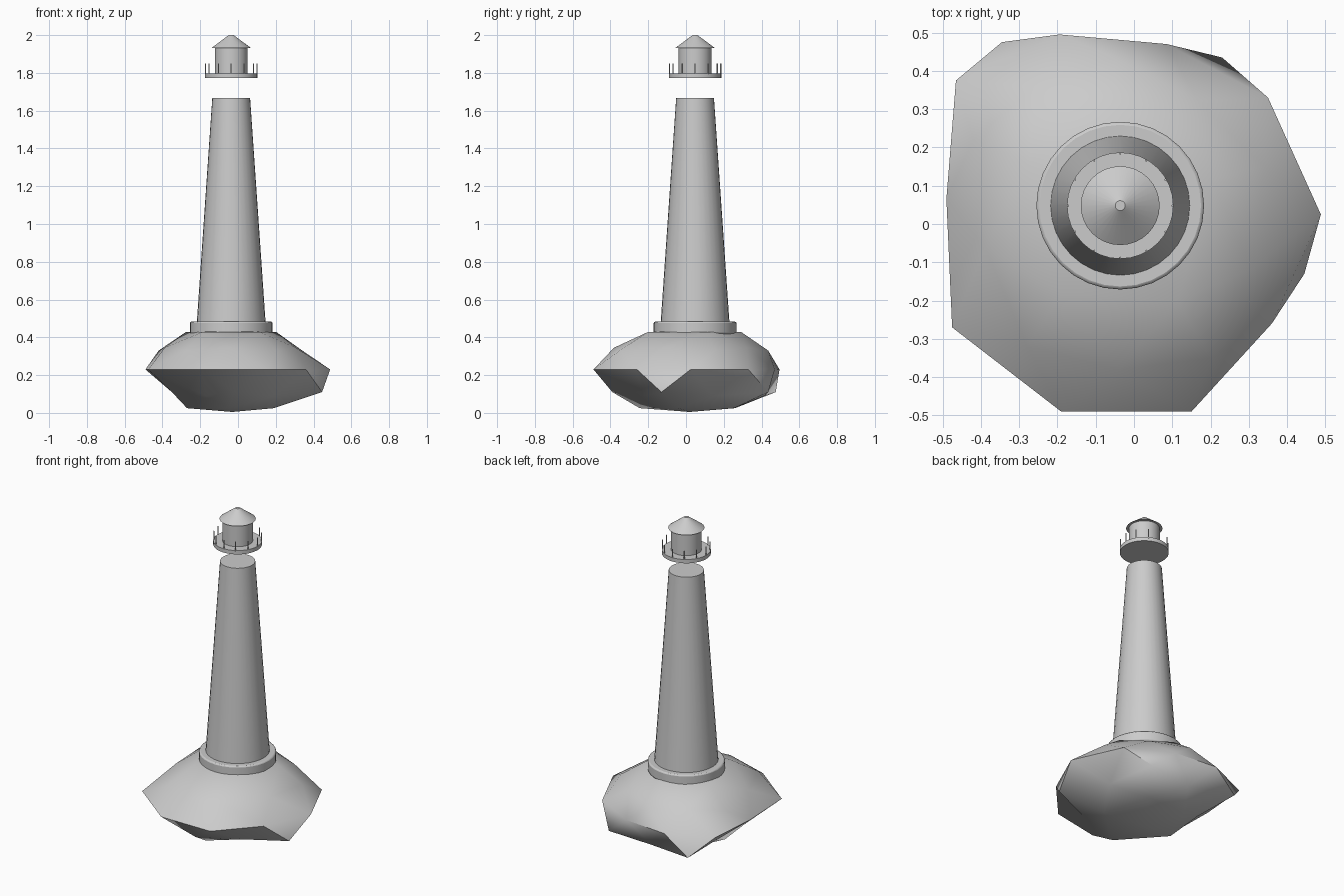
import bpy, bmesh
from math import atan2, cos, sin, tau, radians
from mathutils import Vector

default = bpy.data.objects.get("Cube")
if default:
    bpy.data.objects.remove(default, do_unlink=True)

AXIS = Vector((-0.036, 0.048, 0))   # the tower's vertical centre line
SIDES = 32

stone = bpy.data.materials.new("plain_grey")
stone.use_nodes = True
GREY = (0.6, 0.6, 0.6, 1)
stone.diffuse_color = GREY
stone.node_tree.nodes["Principled BSDF"].inputs["Base Color"].default_value = GREY


def finish(obj, name, angle=35):
    """Name, colour and smooth one part."""
    obj.name = obj.data.name = name
    obj.data.materials.clear()
    obj.data.materials.append(stone)
    bpy.ops.object.select_all(action="DESELECT")
    obj.select_set(True)
    bpy.context.view_layer.objects.active = obj
    bpy.ops.object.shade_smooth_by_angle(angle=radians(angle))
    return obj


def round_part(name, low, high, r_low, r_high, offset=Vector(), sides=SIDES):
    """Capped cylinder or cone between two heights."""
    middle = AXIS + offset + Vector((0, 0, (low + high) / 2))
    bpy.ops.mesh.primitive_cone_add(vertices=sides, radius1=r_low, radius2=r_high,
                                    depth=high - low, location=middle)
    return finish(bpy.context.object, name)


# Rock: an icosphere whose rows are moved to an irregular outline
RIM = [(.488, .025), (.35, .33), (.085, .47), (-.195, .495), (-.465, .375),
       (-.49, .065), (-.475, -.27), (-.19, -.49), (.15, -.49), (.36, -.26)]
UPPER = [(.34, .15), (-.05, .435), (-.42, .22), (-.28, -.32), (.2, -.35)]
LOWER = [(.445, -.13), (.23, .435), (-.345, .475), (-.35, -.08), (-.02, -.39)]
BASE = [(.19, -.04), (.1, .255), (-.15, .26), (-.27, 0), (-.05, -.245)]


def scaled(points, factor):
    centre = Vector((-.03, .05))
    return [centre + (Vector(p) - centre) * factor for p in points]


def between(points, shift, factor):
    """Points halfway along a ring, moved outwards or inwards."""
    count = len(points)
    pairs = [(points[(i + shift - 1) % count], points[(i + shift) % count])
             for i in range(count)]
    return scaled([(Vector(a) + Vector(b)) / 2 for a, b in pairs], factor)


def turn(vert):
    return (atan2(vert.co.y, vert.co.x) + radians(40)) % tau


def build_rock():
    rows = [(0.005, [(-.03, .02)]),
            (0.025, BASE),
            (0.09, between(LOWER, 1, 0.9)),
            (0.11, LOWER),
            (0.23, RIM),
            (0.33, UPPER),
            (0.345, between(UPPER, 0, 1.12)),
            (0.428, scaled(UPPER, 0.63)),
            (0.44, [(-.03, .05)])]
    bm = bmesh.new()
    bmesh.ops.create_icosphere(bm, subdivisions=2, radius=1)
    left = sorted(bm.verts, key=lambda v: v.co.z)
    for height, points in rows:
        row, left = left[:len(points)], left[len(points):]
        for vert, (x, y) in zip(sorted(row, key=turn), points):
            vert.co = (x, y, height)
    bmesh.ops.recalc_face_normals(bm, faces=bm.faces)
    mesh = bpy.data.meshes.new("rock")
    bm.to_mesh(mesh)
    bm.free()
    obj = bpy.data.objects.new("rock", mesh)
    bpy.context.collection.objects.link(obj)
    finish(obj, "rock", 50)


build_rock()

# Foundation ring and tapered tower
ring = round_part("foundation_ring", 0.418, 0.483, 0.219, 0.219)
bevel = ring.modifiers.new("soft_edge", "BEVEL")
bevel.width = 0.008
bevel.segments = 2
round_part("tower", 0.45, 1.668, 0.184, 0.1)

# Gallery floor, lantern room and roof
round_part("gallery_floor", 1.773, 1.797, 0.139, 0.139)
round_part("lantern_room", 1.79, 1.937, 0.087, 0.087)
round_part("roof", 1.933, 2.0, 0.103, 0.013)

# Railing posts around the gallery
POSTS = 12
for i in range(POSTS):
    a = tau * i / POSTS
    place = Vector((cos(a), sin(a), 0)) * 0.136
    round_part(f"railing_post_{i + 1}", 1.79, 1.85, 0.003, 0.003, place, 6)
